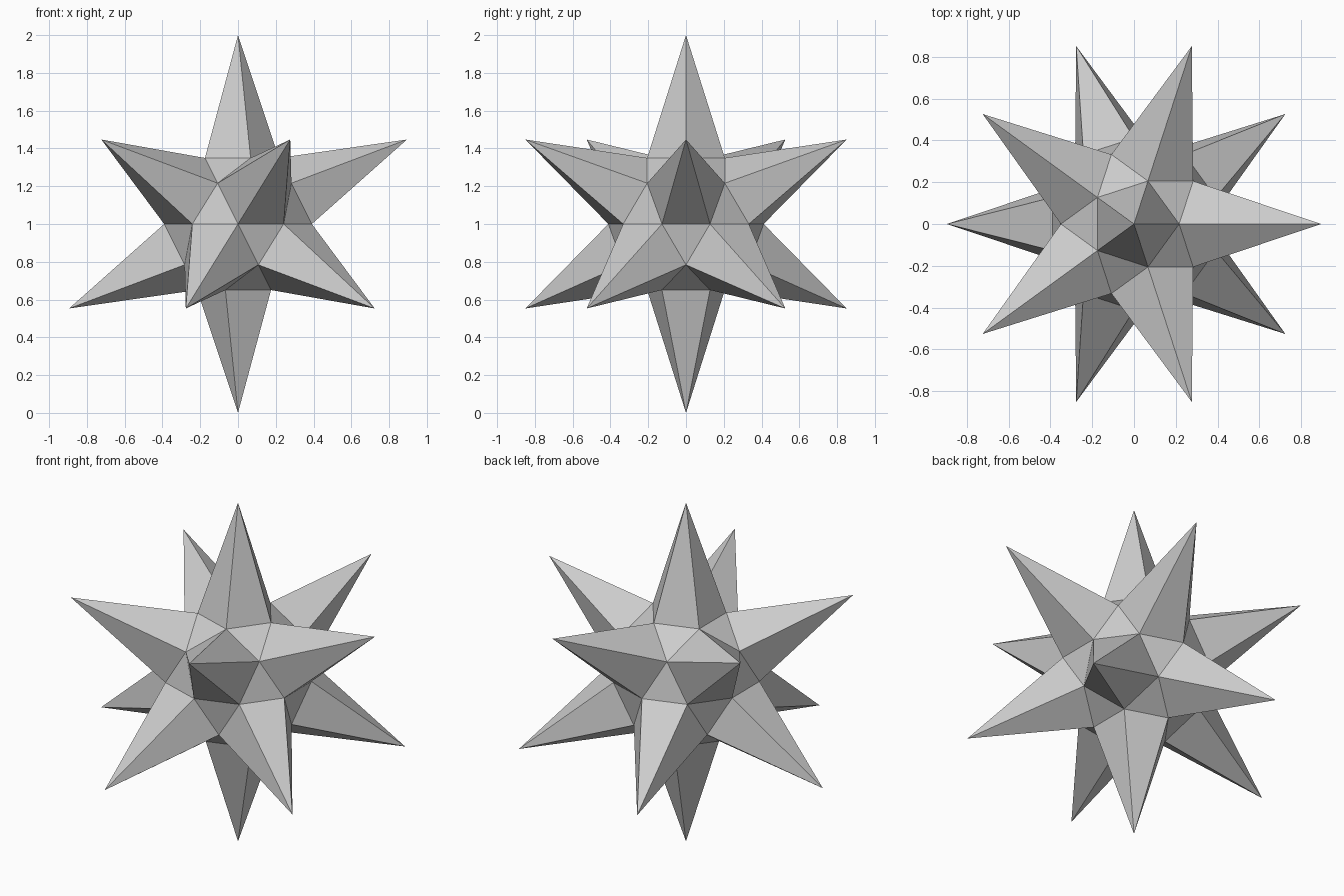
import bpy, bmesh
from mathutils import Vector

if "Cube" in bpy.data.objects:
    bpy.data.objects.remove(bpy.data.objects["Cube"])

CENTRE = Vector((0, 0, 1))
CORE_RADIUS = 0.411   # radius of the core where spike bases meet

# Icosahedron guide: its 12 corners are the spike tips
guide = bmesh.new()
bmesh.ops.create_icosphere(guide, subdivisions=1, radius=1.0)

star = bmesh.new()
tips = {v: star.verts.new(v.co.normalized() + CENTRE) for v in guide.verts}
# Core corners sit under the middle of every guide edge
core = {e: star.verts.new((e.verts[0].co + e.verts[1].co).normalized() * CORE_RADIUS + CENTRE)
        for e in guide.edges}

for face in guide.faces:
    # Flat core triangle between three spikes
    star.faces.new([core[e] for e in face.edges])
    # One side of each of the three neighbouring spikes
    for corner in face.loops:
        star.faces.new([tips[corner.vert], core[corner.edge],
                        core[corner.link_loop_prev.edge]])

bmesh.ops.recalc_face_normals(star, faces=star.faces)
mesh = bpy.data.meshes.new("spiked_star")
star.to_mesh(mesh)
star.free()
guide.free()
bpy.context.collection.objects.link(bpy.data.objects.new("spiked_star", mesh))
